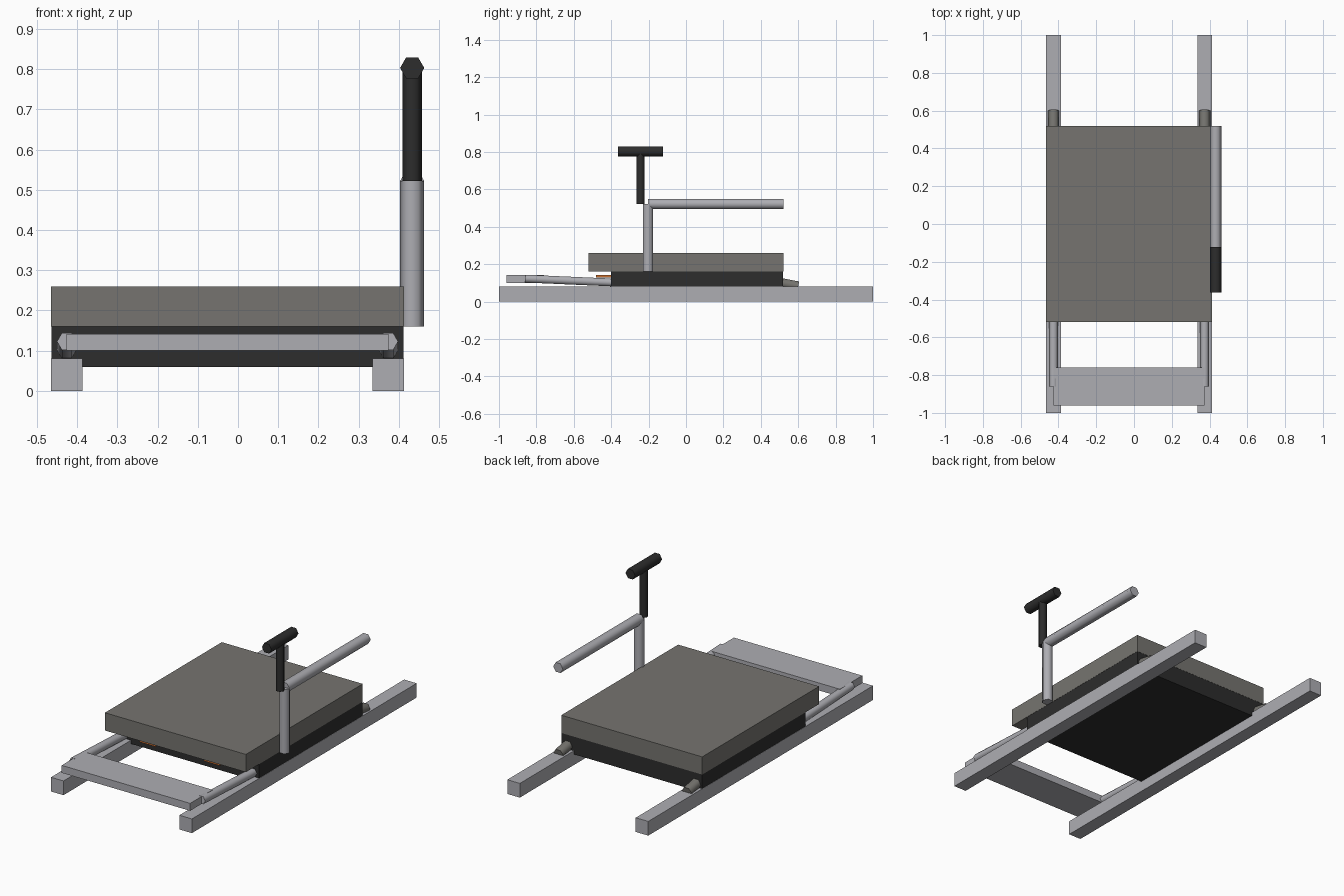
import bpy, bmesh
from math import radians, cos, sin, pi
from mathutils import Vector

cube = bpy.data.objects.get("Cube")
if cube:
    bpy.data.objects.remove(cube, do_unlink=True)


def material(name, rgb):
    m = bpy.data.materials.new(name)
    m.use_nodes = True
    m.diffuse_color = (*rgb, 1)
    m.node_tree.nodes["Principled BSDF"].inputs["Base Color"].default_value = (*rgb, 1)
    return m


STEEL = material("light steel", (0.42, 0.42, 0.45))
TAUPE = material("grey taupe", (0.18, 0.175, 0.16))
BLACK = material("soft black", (0.026, 0.026, 0.026))
ORANGE = material("orange", (0.6, 0.16, 0.03))


def finish(name, bm, mat):
    bmesh.ops.recalc_face_normals(bm, faces=bm.faces)
    mesh = bpy.data.meshes.new(name)
    bm.to_mesh(mesh)
    bm.free()
    mesh.materials.append(mat)
    ob = bpy.data.objects.new(name, mesh)
    bpy.context.collection.objects.link(ob)
    return ob


def box(name, mat, xs, ys, zs):
    """Box given by its extent on each axis."""
    bm = bmesh.new()
    bmesh.ops.create_cube(bm, size=1)
    for v in bm.verts:
        v.co = [a + (b - a) * (c + 0.5) for (a, b), c in zip((xs, ys, zs), v.co)]
    return finish(name, bm, mat)


def tube(name, mat, start, end, radius):
    """Smooth six-sided tube with corners pointing along x."""
    start, end = Vector(start), Vector(end)
    u = Vector((1, 0, 0))
    w = (end - start).normalized().cross(u)
    bm = bmesh.new()
    rings = [[bm.verts.new(p + radius * (u * cos(k * pi / 3) + w * sin(k * pi / 3)))
              for k in range(6)] for p in (start, end)]
    for ring in rings:
        bm.faces.new(ring)
    for k in range(6):
        n = (k + 1) % 6
        bm.faces.new((rings[0][k], rings[0][n], rings[1][n], rings[1][k]))
    ob = finish(name, bm, mat)
    bpy.ops.object.select_all(action="DESELECT")
    ob.select_set(True)
    bpy.context.view_layer.objects.active = ob
    bpy.ops.object.shade_smooth_by_angle(angle=radians(70))
    return ob


MID = -0.026          # centre line of the sled body
HALF = 0.439          # half width of the sled body
body_x = (MID - HALF, MID + HALF)

# Body: padded top and dark base
box("top_slab", TAUPE, body_x, (-0.52, 0.52), (0.16, 0.26))
box("base_box", BLACK, (body_x[0] + 0.001, body_x[1] - 0.001), (-0.40, 0.519), (0.06, 0.16))

# Paired parts on both sides
for side, s in (("left", 1), ("right", -1)):
    outer, inner = MID + s * HALF, MID + s * (HALF - 0.078)
    box(side + "_rail", STEEL, sorted((outer, inner)), (-1, 1), (0, 0.08))
    x = MID + s * 0.4
    tube(side + "_front_arm", STEEL, (x, -0.86, 0.123), (x, -0.34, 0.10), 0.024)
    tube(side + "_rear_stub", TAUPE, (x, 0.40, 0.121), (x, 0.60, 0.082), 0.03)
    x = MID + s * 0.2
    box(side + "_tab", ORANGE, (x - 0.05, x + 0.05), (-0.48, -0.39), (0.13, 0.142))

# Front foot plate
box("front_plate", STEEL, (MID - 0.4, MID + 0.4), (-0.96, -0.76), (0.10, 0.142))

# Side post with push arm and T handle
PX = 0.433
tube("post", STEEL, (PX, -0.203, 0.16), (PX, -0.203, 0.522), 0.03)
tube("push_arm", STEEL, (PX, -0.203, 0.522), (PX, 0.52, 0.522), 0.03)
tube("handle_shaft", BLACK, (PX, -0.243, 0.522), (PX, -0.243, 0.80), 0.024)
tube("handle_grip", BLACK, (PX, -0.363, 0.803), (PX, -0.123, 0.803), 0.03)
